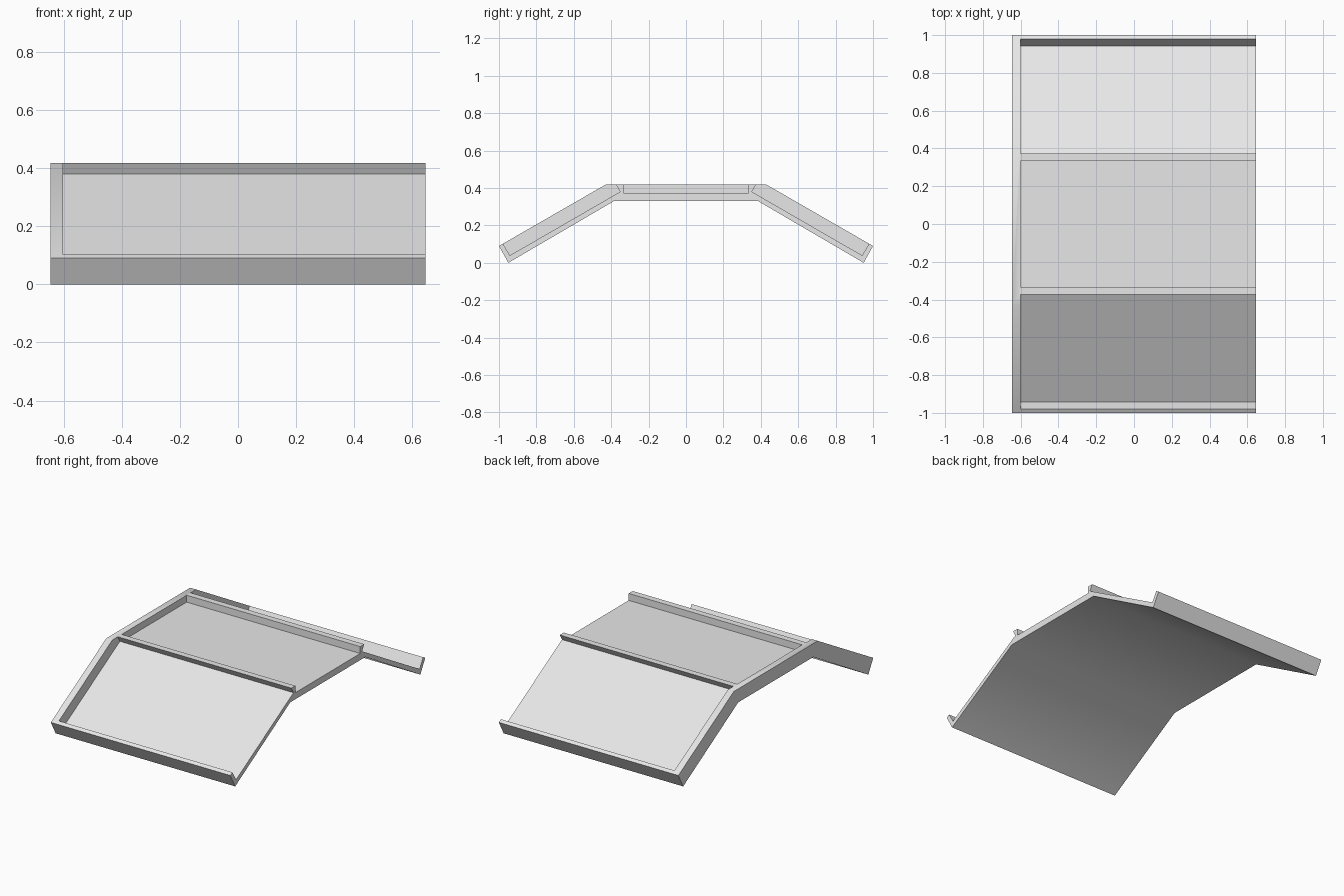
import bpy, bmesh, math

cube = bpy.data.objects.get("Cube")
if cube:
    bpy.data.objects.remove(cube, do_unlink=True)

HALF = 0.645      # half width along x
WALL = 0.043      # side wall thickness

grey = bpy.data.materials.new("light grey")
grey.use_nodes = True
grey.diffuse_color = (0.8, 0.8, 0.8, 1)
grey.node_tree.nodes["Principled BSDF"].inputs["Base Color"].default_value = (0.8, 0.8, 0.8, 1)


def prism(name, profile, x0, x1):
    """Extrude a (y, z) profile along x."""
    bm = bmesh.new()
    face = bm.faces.new([bm.verts.new((x0, y, z)) for y, z in profile])
    ext = bmesh.ops.extrude_face_region(bm, geom=[face])
    moved = [v for v in ext["geom"] if isinstance(v, bmesh.types.BMVert)]
    bmesh.ops.translate(bm, verts=moved, vec=(x1 - x0, 0, 0))
    bmesh.ops.recalc_face_normals(bm, faces=bm.faces)
    mesh = bpy.data.meshes.new(name)
    bm.to_mesh(mesh)
    bm.free()
    mesh.materials.append(grey)
    obj = bpy.data.objects.new(name, mesh)
    bpy.context.collection.objects.link(obj)
    return obj


def mirrored(points):
    return [(-y, z) for y, z in reversed(points)]


# Bent slab: flat middle with a 30 degree slope at each end
half_outline = [(0.385, 0.33), (0.95, 0.0), (1.0, 0.09), (0.43, 0.418)]
tray = prism("bent_tray", half_outline + mirrored(half_outline), -HALF, HALF)

# Pockets, open at the +x end
s, c = math.sin(math.radians(30)), math.cos(math.radians(30))
inner, outer, rise = (0.352, 0.38), (0.942, 0.0394), 0.2
slope = [inner, outer,
         (outer[0] + s * rise, outer[1] + c * rise),
         (inner[0] + s * rise, inner[1] + c * rise)]
middle = [(-0.333, 0.373), (0.333, 0.373), (0.333, 0.5), (-0.333, 0.5)]

bpy.ops.object.select_all(action='DESELECT')
tray.select_set(True)
bpy.context.view_layer.objects.active = tray
for name, shape in (("middle_pocket", middle), ("back_pocket", slope),
                    ("front_pocket", mirrored(slope))):
    cutter = prism(name, shape, -HALF + WALL, HALF + 0.1)
    cutter.hide_render = True
    mod = tray.modifiers.new(name, 'BOOLEAN')
    mod.operation = 'DIFFERENCE'
    mod.solver = 'EXACT'
    mod.object = cutter
    bpy.ops.object.modifier_apply(modifier=mod.name)
    bpy.data.objects.remove(cutter, do_unlink=True)

# Soft bends, crisp corners
bpy.ops.object.shade_smooth_by_angle(angle=math.radians(35))
